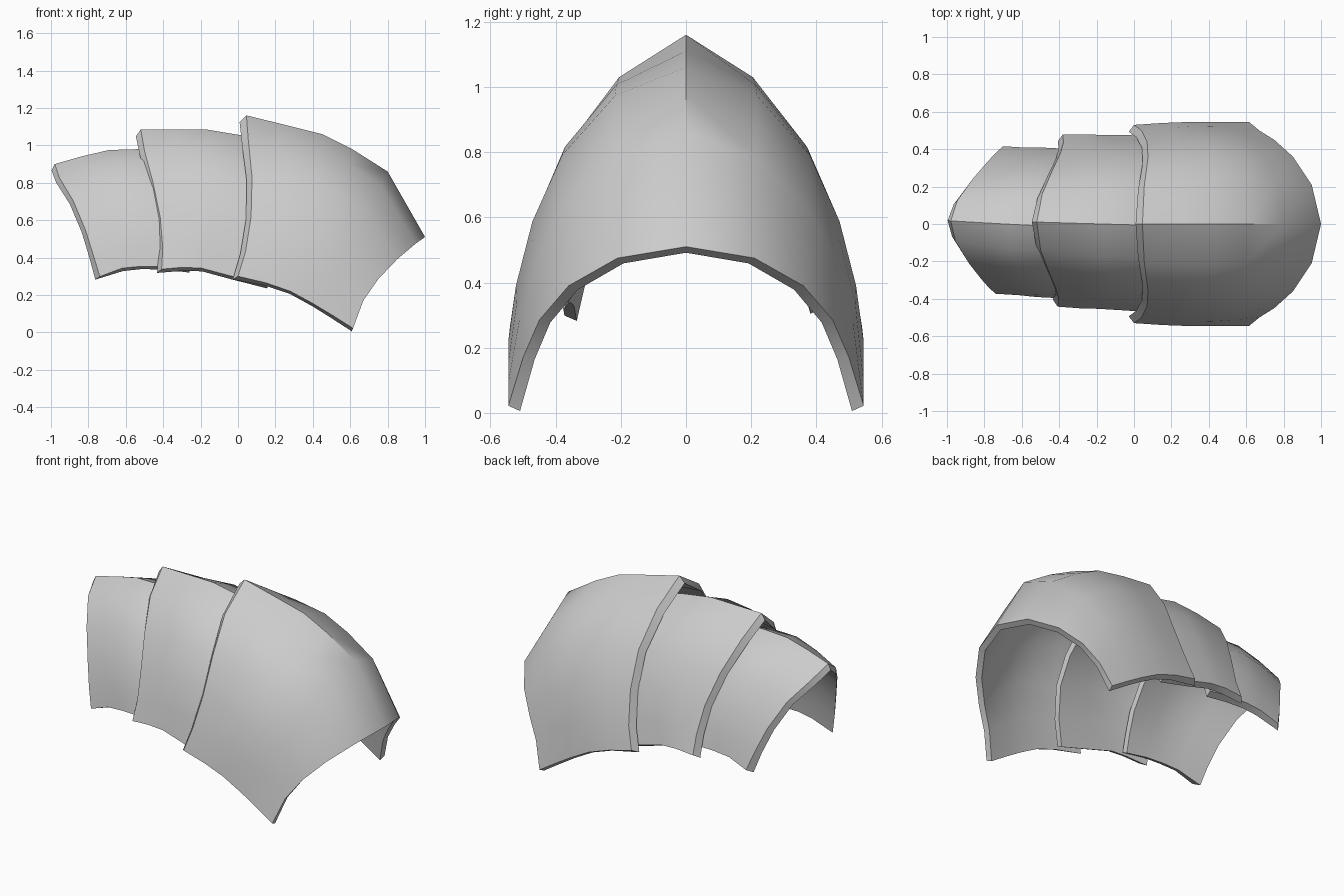
import bpy, bmesh, math
from mathutils import Vector, Matrix

if "Cube" in bpy.data.objects:
    bpy.data.objects.remove(bpy.data.objects["Cube"], do_unlink=True)

steel = bpy.data.materials.new("pale_grey_steel")
steel.use_nodes = True
steel.diffuse_color = (0.6, 0.6, 0.6, 1)
steel.node_tree.nodes["Principled BSDF"].inputs["Base Color"].default_value = (0.6, 0.6, 0.6, 1)

THICKNESS = 0.037
FULLNESS = 0.045


def patch(ridge, hem, back, front):
    """Fill the half plate between its four boundary curves, with a full middle."""
    ridge, hem, back, front = [[Vector(p) for p in c] for c in (ridge, hem, back, front)]
    rows, n = [], len(back) - 1
    for r, h in zip(ridge, hem):
        u = (r.x - ridge[0].x) / (ridge[-1].x - ridge[0].x)
        row = []
        for j in range(n + 1):
            v = j / n
            sides = back[j].lerp(front[j], u)
            ends = r.lerp(h, v)
            corners = back[0].lerp(front[0], u).lerp(back[-1].lerp(front[-1], u), v)
            swell = FULLNESS * math.sin(math.pi * u) * 2 * math.sqrt(v) * (1 - v)
            a = v * math.pi / 2
            row.append(sides + ends - corners + Vector((0, math.sin(a), math.cos(a))) * swell)
        rows.append(row)
    return rows


def skin(bm, grid):
    """Join a grid of vertices with quads."""
    for a, b in zip(grid, grid[1:]):
        for j in range(len(a) - 1):
            bm.faces.new((a[j], b[j], b[j + 1], a[j + 1]))


def border(grid):
    """Walk around the edge of a grid."""
    return (grid[0][:-1] + [r[-1] for r in grid[:-1]]
            + grid[-1][:0:-1] + [r[0] for r in grid[:0:-1]])


def plate(name, ridge, hem, back, front, yaw=0, roll=0):
    """Mirror the half plate over its ridge, add an inner skin and a slanted rim."""
    bm = bmesh.new()
    outer = []
    for row in patch(ridge, hem, back, front):
        other = [Vector((p.x, -p.y, p.z)) for p in row[:0:-1]]
        outer.append([bm.verts.new(p) for p in other + row])
    skin(bm, outer)
    bm.normal_update()
    inner = []
    for i, row in enumerate(outer):
        line = []
        for j, v in enumerate(row):
            p = v.co - v.normal * THICKNESS
            if i == 0:
                p.x -= 0.03
            if j in (0, len(row) - 1):
                p.z -= 0.01
            line.append(bm.verts.new(p))
        inner.append(line)
    skin(bm, inner)
    a, b = border(outer), border(inner)
    for k in range(len(a)):
        bm.faces.new((a[k - 1], a[k], b[k], b[k - 1]))
    bmesh.ops.recalc_face_normals(bm, faces=bm.faces[:])

    # Slight turn of the plate about the middle of its ridge
    pivot = Vector(ridge[len(ridge) // 2])
    bm.transform(Matrix.Translation(pivot) @ Matrix.Rotation(yaw, 4, "Z")
                 @ Matrix.Rotation(roll, 4, "X") @ Matrix.Translation(-pivot))
    mesh = bpy.data.meshes.new(name)
    bm.to_mesh(mesh)
    bm.free()
    mesh.materials.append(steel)
    obj = bpy.data.objects.new(name, mesh)
    bpy.context.collection.objects.link(obj)
    bpy.ops.object.select_all(action="DESELECT")
    bpy.context.view_layer.objects.active = obj
    obj.select_set(True)
    bpy.ops.object.shade_smooth_by_angle(angle=math.radians(35))


# Large outer plate
plate("outer_plate",
      ridge=[(.045, 0, 1.16), (.25, 0, 1.11), (.45, 0, 1.06), (.61, 0, .98), (.8, 0, .86), (1, 0, .51)],
      hem=[(0, .53, .3), (.15, .54, .265), (.28, .545, .22), (.4, .545, .155), (.5, .545, .095), (.615, .545, .022)],
      back=[(.045, 0, 1.16), (.055, .205, 1.03), (.075, .355, .83), (.07, .44, .62), (.04, .5, .43), (0, .53, .3)],
      front=[(1, 0, .51), (.95, .21, .475), (.85, .36, .39), (.75, .45, .285), (.67, .5, .17), (.615, .545, .022)])

# Middle plate, tucked under the outer one
plate("middle_plate",
      ridge=[(-.52, 0, 1.085), (-.34, 0, 1.085), (-.17, 0, 1.085), (.04, 0, 1.05), (.2, 0, .99)],
      hem=[(-.395, .46, .345), (-.28, .465, .355), (-.18, .465, .35), (-.03, .47, .31), (.17, .48, .26)],
      back=[(-.52, 0, 1.085), (-.495, .15, .97), (-.445, .275, .8), (-.405, .365, .62), (-.39, .42, .46), (-.395, .46, .345)],
      front=[(.2, 0, .99), (.23, .18, .89), (.25, .3, .74), (.25, .385, .58), (.22, .44, .4), (.17, .48, .26)],
      yaw=-.03, roll=.015)

# Small inner plate, tucked under the middle one
plate("inner_plate",
      ridge=[(-.98, 0, .9), (-.84, 0, .94), (-.69, 0, .975), (-.52, 0, .98), (-.32, 0, .965)],
      hem=[(-.72, .395, .31), (-.6, .395, .355), (-.5, .4, .365), (-.38, .4, .365), (-.24, .405, .35)],
      back=[(-.98, 0, .9), (-.95, .11, .83), (-.87, .23, .71), (-.8, .315, .555), (-.755, .365, .42), (-.72, .395, .31)],
      front=[(-.32, 0, .965), (-.28, .14, .88), (-.25, .25, .73), (-.235, .325, .58), (-.235, .37, .45), (-.24, .405, .35)],
      yaw=-.05, roll=.03)
